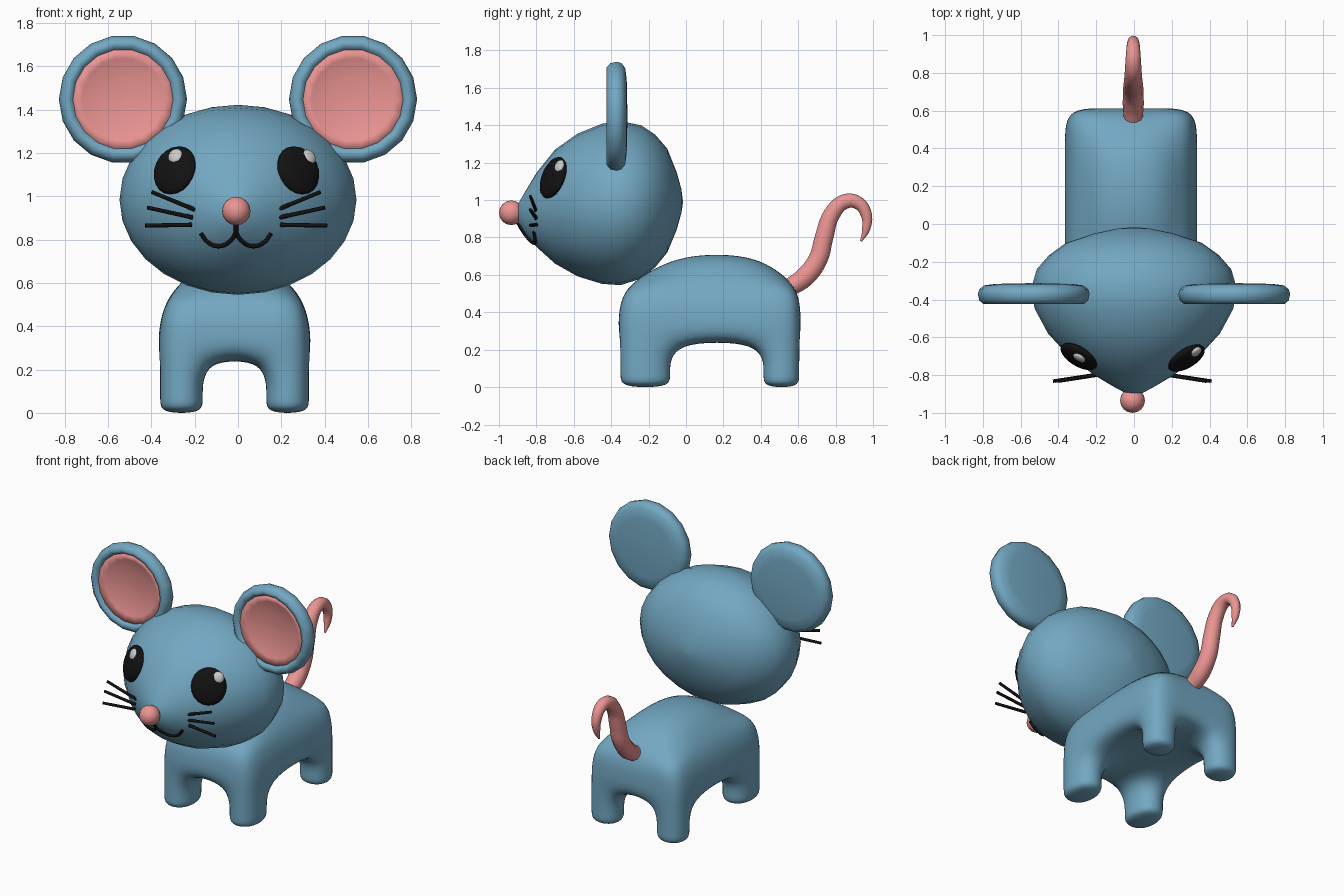
import bpy, bmesh, math
from mathutils import Vector, Matrix
from mathutils.bvhtree import BVHTree

if "Cube" in bpy.data.objects:
    bpy.data.objects.remove(bpy.data.objects["Cube"])


def material(name, rgb):
    m = bpy.data.materials.new(name)
    m.diffuse_color = (*rgb, 1)
    m.use_nodes = True
    m.node_tree.nodes["Principled BSDF"].inputs["Base Color"].default_value = m.diffuse_color
    return m


BLUE = material("blue", (0.17, 0.39, 0.54))
PINK = material("pink", (0.83, 0.30, 0.29))
BLACK = material("black", (0.006, 0.006, 0.006))
WHITE = material("white", (0.7, 0.7, 0.7))


def finish(name, bm, mat):
    bmesh.ops.recalc_face_normals(bm, faces=bm.faces)
    for f in bm.faces:
        f.smooth = True
    me = bpy.data.meshes.new(name)
    bm.to_mesh(me)
    bm.free()
    ob = bpy.data.objects.new(name, me)
    bpy.context.collection.objects.link(ob)
    me.materials.append(mat)
    return ob


def loft(name, rings, n, mat):
    """Closed skin over elliptical rings (cx, y, cz, rx, rz) along y."""
    bm = bmesh.new()
    loops = []
    for cx, y, cz, rx, rz in rings:
        angles = [2 * math.pi * i / n for i in range(n)]
        loops.append([bm.verts.new((cx + rx * math.cos(a), y, cz + rz * math.sin(a)))
                      for a in angles])
    for a, b in zip(loops, loops[1:]):
        for i in range(n):
            j = (i + 1) % n
            bm.faces.new((a[i], a[j], b[j], b[i]))
    bm.faces.new(loops[0])
    bm.faces.new(loops[-1])
    return finish(name, bm, mat)


def ball(name, loc, size, mat, normal=None, seg=20):
    """Ellipsoid, its local z turned to the normal."""
    rot = normal.to_track_quat('Z', 'Y').to_matrix().to_4x4() if normal else Matrix()
    bm = bmesh.new()
    bmesh.ops.create_uvsphere(bm, u_segments=seg, v_segments=seg // 2, radius=1,
                              matrix=Matrix.Translation(loc) @ rot @ Matrix.Diagonal((*size, 1)))
    return finish(name, bm, mat)


def tube(name, pts, radii, mat, res=2):
    """Round tube through points with a radius at each, as a mesh."""
    cu = bpy.data.curves.new(name, 'CURVE')
    cu.dimensions = '3D'
    cu.bevel_depth = 1
    cu.bevel_resolution = res
    cu.resolution_u = 5
    cu.use_fill_caps = True
    sp = cu.splines.new('BEZIER')
    sp.bezier_points.add(len(pts) - 1)
    for bp, p, r in zip(sp.bezier_points, pts, radii):
        bp.co = p
        bp.radius = r
        bp.handle_left_type = bp.handle_right_type = 'AUTO'
    ob = bpy.data.objects.new(name, cu)
    bpy.context.collection.objects.link(ob)
    cu.materials.append(mat)
    bpy.ops.object.select_all(action='DESELECT')
    ob.select_set(True)
    bpy.context.view_layer.objects.active = ob
    bpy.ops.object.convert(target='MESH')
    bpy.ops.object.shade_smooth()


# Head: y, half width, top z, bottom z
head_profile = [(-.905, .01, .95, .92), (-.895, .045, .985, .88), (-.86, .11, 1.045, .82),
                (-.80, .21, 1.145, .75), (-.70, .345, 1.27, .66), (-.58, .455, 1.355, .592),
                (-.45, .525, 1.408, .552), (-.35, .547, 1.422, .545), (-.24, .515, 1.40, .58),
                (-.165, .45, 1.35, .64), (-.10, .36, 1.275, .72), (-.05, .21, 1.15, .84),
                (-.025, .09, 1.06, .93), (-.017, .01, 1.0, .98)]
head = loft("head", [(0, y, (t + b) / 2, w, (t - b) / 2) for y, w, t, b in head_profile], 28, BLUE)
hb = bmesh.new()
hb.from_mesh(head.data)
tree = BVHTree.FromBMesh(hb)
hb.free()


def on_face(x, z, lift=0):
    """Point and normal on the front of the head."""
    p, n, _, _ = tree.ray_cast(Vector((x, -2, z)), Vector((0, 1, 0)))
    return p + n * lift, n


# Ears with a dished pink lining: radius, y
ear_profile = [(.01, -.313), (.2, -.317), (.262, -.325), (.288, -.345), (.296, -.37), (.288, -.405),
               (.265, -.424), (.242, -.42), (.228, -.395), (.2, -.36), (.01, -.34)]
lining_profile = [(.01, -.335), (.2, -.35), (.232, -.39), (.231, -.408), (.19, -.392),
                  (.1, -.375), (.01, -.37)]
for side, s in (("left", -1), ("right", 1)):
    for part, prof, mat in (("ear", ear_profile, BLUE), ("ear_lining", lining_profile, PINK)):
        loft(f"{side}_{part}", [(s * .531, y, 1.448, r, r) for r, y in prof], 18, mat)

# Eyes and highlights
for side, x, hx in (("left", -.292, -.274), ("right", .278, .307)):
    p, n = on_face(x, 1.12)
    ball(side + "_eye", p, (.11, .118, .036), BLACK, n)
    p = on_face(hx, 1.165, .03)[0]
    ball(side + "_eye_highlight", p, (.038, .04, .018), WHITE, n, 12)

# Nose
ball("nose", (-.008, -.934, .932), (.066, .066, .066), PINK, seg=16)

# Mouth: stem, then a hook on each side
for side, s in (("left", -1), ("right", 1)):
    hook = [(0, .88), (0, .84), (.03, .793), (.079, .772), (.128, .79), (.16, .83)]
    tube(side + "_mouth", [on_face(-.009 + s * x, z, .004)[0] for x, z in hook], [.01] * 6, BLACK)

# Whiskers: inner z, outer x, outer z
for side, s in (("left", -1), ("right", 1)):
    for k, (xi, zi, xo, zo) in enumerate([(.19, .938, .39, 1.02), (.20, .902, .41, .948),
                                          (.205, .868, .42, .865)]):
        tube(f"{side}_whisker_{k + 1}", [(-.009 + s * xi, -.80, zi), (-.009 + s * xo, -.832, zo)],
             [.01, .009], BLACK)

# Body with four legs: block cage, rounded by subdivision
XS = (-.352, -.138, .138, .352)
YS = (-.362, -.073, .406, .614)
ZS = (-.005, .06, .243, .39, .52, .715)


def cage_point(i, j, k):
    x, y, z = XS[i], YS[j], ZS[k]
    ex, ey = i in (0, 3), j in (0, 3)
    if k == 4:
        x = math.copysign(.318, x) if ex else x
        y = {0: -.335, 3: .60}.get(j, y)
    if k == 5:
        x = math.copysign(.24, x) if ex else x * .9
        y = (-.2, .0, .33, .50)[j]
        z -= .1 * ex + .09 * ey - .03 * (ex and ey)
    return (x - .016, y, z)


def solid(i, j, k):
    inside = 0 <= i < 3 and 0 <= j < 3 and 0 <= k < 5
    return inside and (k >= 2 or (i != 1 and j != 1))


bm = bmesh.new()
verts = {}
for i in range(3):
    for j in range(3):
        for k in range(5):
            if not solid(i, j, k):
                continue
            for axis in range(3):
                for d in (0, 1):
                    cell = [i, j, k]
                    cell[axis] += 1 if d else -1
                    if solid(*cell):
                        continue
                    quad = []
                    for u, v in ((0, 0), (1, 0), (1, 1), (0, 1)):
                        c = [i, j, k]
                        c[axis] += d
                        c[(axis + 1) % 3] += u
                        c[(axis + 2) % 3] += v
                        c = tuple(c)
                        if c not in verts:
                            verts[c] = bm.verts.new(cage_point(*c))
                        quad.append(verts[c])
                    bm.faces.new(quad)
body = finish("body_with_legs", bm, BLUE)
sub = body.modifiers.new("rounding", 'SUBSURF')
sub.levels = sub.render_levels = 3

# Tail: y, z, radius
tail = [(.55, .53, .05), (.635, .588, .056), (.706, .684, .054), (.738, .80, .052), (.78, .925, .047),
        (.85, .992, .042), (.92, .985, .037), (.963, .925, .032), (.963, .845, .023), (.936, .78, .006)]
tube("tail", [(-.004, y, z) for y, z, r in tail], [r for y, z, r in tail], PINK, 3)
